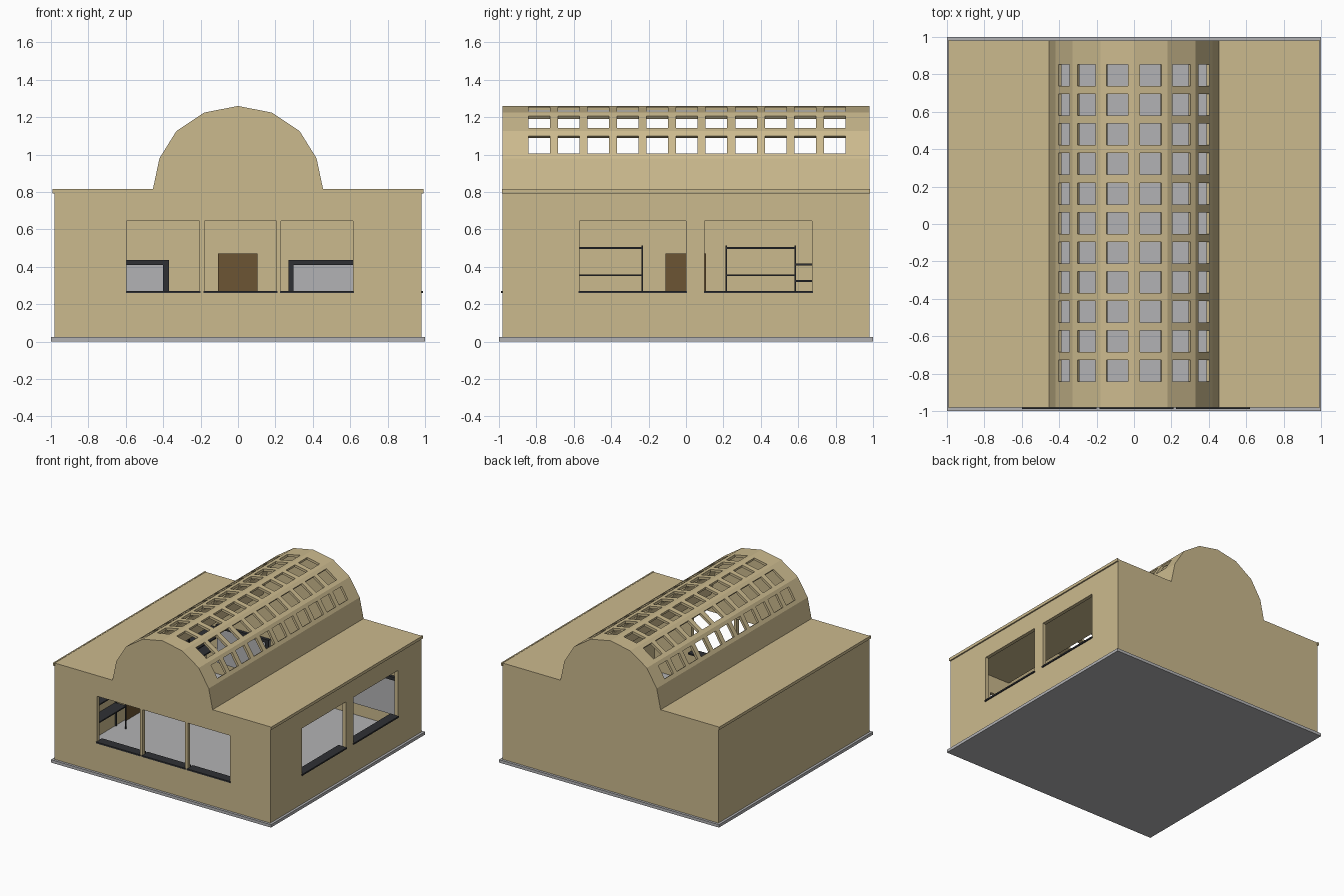
import bpy, bmesh, math
from mathutils import Matrix, Vector

if "Cube" in bpy.data.objects:
    bpy.data.objects.remove(bpy.data.objects["Cube"])


def material(name, rgb):
    m = bpy.data.materials.new(name)
    m.diffuse_color = (*rgb, 1)
    m.use_nodes = True
    m.node_tree.nodes["Principled BSDF"].inputs["Base Color"].default_value = m.diffuse_color
    return m


TAN = material("tan_plaster", (0.60, 0.49, 0.27))
GRAY = material("gray_concrete", (0.45, 0.45, 0.46))
DARK = material("dark_metal", (0.028, 0.03, 0.034))
BROWN = material("brown_wood", (0.15, 0.09, 0.033))


def add_box(bm, lo, hi):
    lo, hi = Vector(lo), Vector(hi)
    mat = Matrix.Translation((lo + hi) / 2) @ Matrix.Diagonal((*(hi - lo), 1))
    bmesh.ops.create_cube(bm, size=1, matrix=mat)


def finish(bm, name, mat):
    bmesh.ops.recalc_face_normals(bm, faces=bm.faces)
    me = bpy.data.meshes.new(name)
    bm.to_mesh(me)
    bm.free()
    me.materials.append(mat)
    ob = bpy.data.objects.new(name, me)
    bpy.context.collection.objects.link(ob)
    return ob


def boxes(name, mat, items):
    bm = bmesh.new()
    for lo, hi in items:
        add_box(bm, lo, hi)
    return finish(bm, name, mat)


def prism(name, half, y0, y1, mat):
    """Mirror a right-half (x, z) outline, top to bottom, and extrude it along y."""
    pts = half + [(-x, z) for x, z in reversed(half) if x > 0]
    bm = bmesh.new()
    f = bm.faces.new([bm.verts.new((x, y0, z)) for x, z in pts])
    r = bmesh.ops.extrude_face_region(bm, geom=[f])
    bmesh.ops.translate(bm, vec=(0, y1 - y0, 0),
                        verts=[v for v in r["geom"] if isinstance(v, bmesh.types.BMVert)])
    return finish(bm, name, mat)


def cut(ob, cutter):
    cutter.hide_render = True
    m = ob.modifiers.new("cut", "BOOLEAN")
    m.operation, m.solver, m.object = "DIFFERENCE", "EXACT", cutter
    dg = bpy.context.evaluated_depsgraph_get()
    me = bpy.data.meshes.new_from_object(ob.evaluated_get(dg))
    ob.modifiers.clear()
    ob.data = me
    bpy.data.objects.remove(cutter)


# hollow hall with a faceted barrel vault
arch = [(0, 1.26), (0.18, 1.225), (0.33, 1.125), (0.42, 0.98), (0.455, 0.815)]
hall = prism("hall_shell", arch + [(0.98, 0.815), (0.98, 0.02)], -0.98, 0.98, TAN)
k = 0.955
inner = [(x * k, 0.815 + (z - 0.815) * k) for x, z in arch[:-1]]
inner += [(0.455 * k, 0.79), (0.95, 0.79), (0.95, -0.1)]
cut(hall, prism("room_cutter", inner, -0.95, 0.95, TAN))

# wall openings, front and right
FRONT = [(-0.595, -0.205), (-0.18, 0.205), (0.23, 0.615)]
RIGHT = [(-0.57, 0.0), (0.10, 0.675)]
Z0, Z1 = 0.268, 0.645
cut(hall, boxes("opening_cutter", TAN,
    [((a, -1.1, Z0), (b, -0.9, Z1)) for a, b in FRONT] +
    [((0.9, a, Z0), (1.1, b, Z1)) for a, b in RIGHT]))

# skylights: three rows each side, eleven along the vault
bm = bmesh.new()
for (xa, za), (xb, zb) in zip(arch[:3], arch[1:4]):
    length = math.hypot(xb - xa, zb - za)
    for s in (-1, 1):
        ang = math.atan2(za - zb, xb - xa) * s
        x, z = s * (xa + (xb - xa) * 0.495), za + (zb - za) * 0.495
        for i in range(11):
            mat = (Matrix.Translation((x, 0.005 + 0.158 * (i - 5), z))
                   @ Matrix.Rotation(ang, 4, "Y")
                   @ Matrix.Diagonal((length * 0.64, 0.115, 0.09, 1)))
            bmesh.ops.create_cube(bm, size=1, matrix=mat)
cut(hall, finish(bm, "skylight_cutter", TAN))

# base slab and floor
boxes("base_slab", GRAY, [((-1, -1, 0), (1, 1, 0.024))])

# roof edge trim on all four sides, broken by the vault ends
boxes("roof_trim", TAN,
      [((s * 0.985 - 0.006, -0.985, 0.793), (s * 0.985 + 0.006, 0.985, 0.817)) for s in (-1, 1)])

# dark window sills
boxes("window_sills", DARK,
      [((a - 0.005, -0.988, 0.26), (b + 0.005, -0.91, 0.272)) for a, b in FRONT] +
      [((0.91, a - 0.005, 0.26), (0.988, b + 0.005, 0.272)) for a, b in RIGHT])

# brown doors on back and left walls
boxes("back_door", BROWN, [((-0.108, 0.935, 0.024), (0.105, 0.951, 0.47))])
boxes("left_door", BROWN, [((-0.951, -0.11, 0.024), (-0.935, 0.108, 0.47))])

# gray panels with dark frames beside the back door
for name, a, b, post in (("left", -0.85, -0.37, -0.40), ("right", 0.27, 0.80, 0.27)):
    boxes(name + "_back_panel", GRAY, [((a, 0.94, 0.12), (b, 0.951, 0.43))])
    boxes(name + "_panel_frame", DARK,
          [((a, 0.925, 0.41), (b, 0.951, 0.437)),
           ((post, 0.925, 0.12), (post + 0.028, 0.951, 0.437))])

# open shelving along the left wall
X0, X1, T = -0.95, -0.85, 0.005
shelves = []
for a, b, levels in ((-0.605, -0.235, (0.21, 0.355, 0.5)),
                     (0.215, 0.585, (0.21, 0.355, 0.5)),
                     (0.585, 0.93, (0.24, 0.325, 0.412))):
    shelves += [((X0, a, z - T), (X1, b, z + T)) for z in levels]
boxes("shelf_boards", DARK, shelves)
boxes("shelf_posts", DARK,
      [((x, y - 0.004, 0.024), (x + 0.012, y + 0.004, 0.515))
       for y in (-0.605, -0.235, 0.215, 0.585) for x in (X0, X1 - 0.012)])
